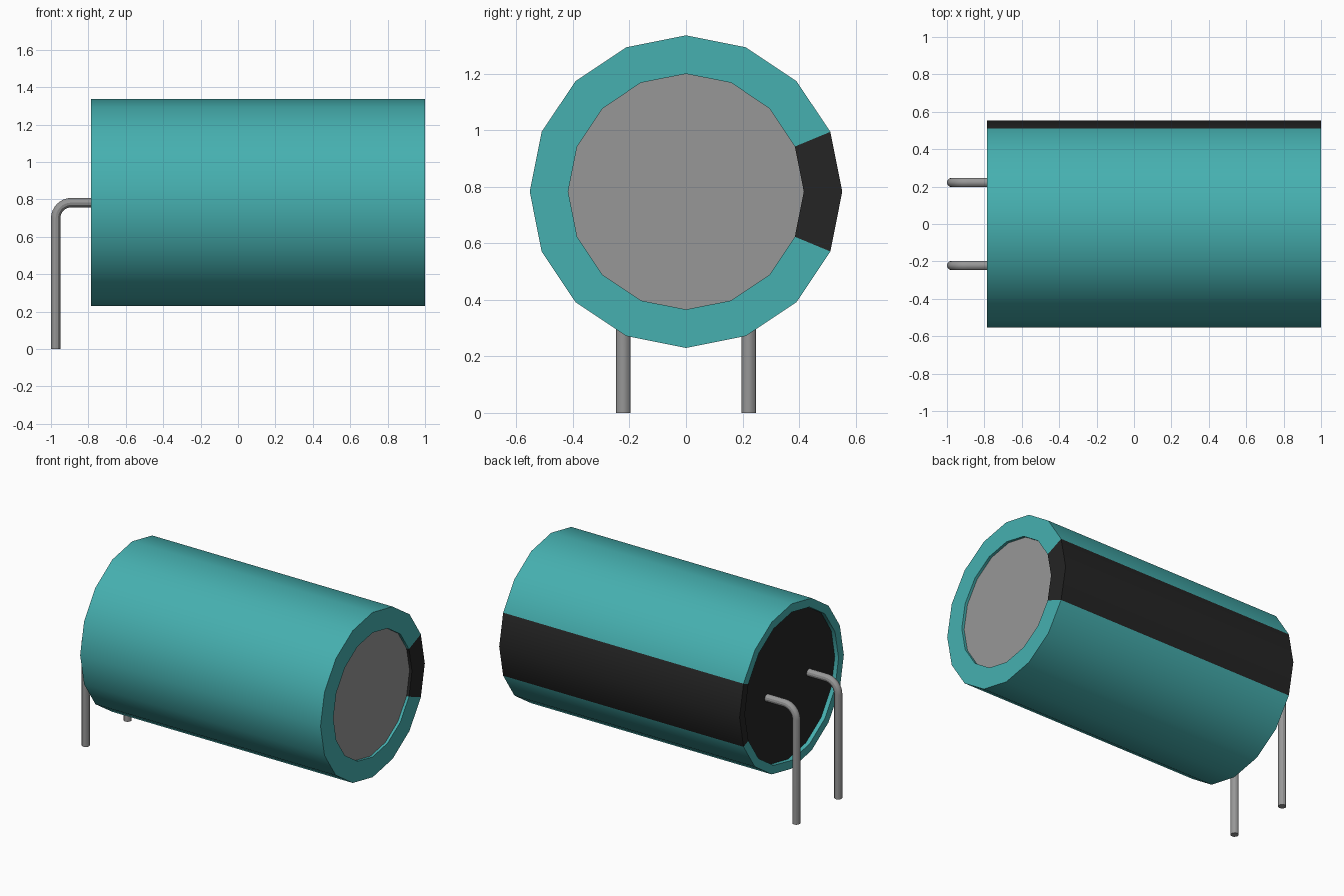
import bpy
import bmesh
import math

if "Cube" in bpy.data.objects:
    bpy.data.objects.remove(bpy.data.objects["Cube"], do_unlink=True)

SIDES = 16
AXIS_Z = 0.783


def material(name, rgb):
    m = bpy.data.materials.new(name)
    m.use_nodes = True
    col = (*rgb, 1.0)
    m.diffuse_color = col
    m.node_tree.nodes["Principled BSDF"].inputs["Base Color"].default_value = col
    return m


teal = material("teal_sleeve", (0.061, 0.434, 0.434))
black = material("black", (0.018, 0.018, 0.018))
metal = material("grey_metal", (0.31, 0.31, 0.31))


def smooth(obj):
    bpy.ops.object.select_all(action='DESELECT')
    obj.select_set(True)
    bpy.context.view_layer.objects.active = obj
    bpy.ops.object.shade_smooth_by_angle(angle=math.radians(30))


# Sleeve: a wrapped shell with folded-in rims, lathed around the x axis
profile = [(-0.755, 0.497), (-0.785, 0.497), (-0.785, 0.553),
           (1.0, 0.553), (1.0, 0.417), (0.98, 0.417)]
bm = bmesh.new()
rings = []
for x, r in profile:
    angles = [2 * math.pi * k / SIDES for k in range(SIDES)]
    rings.append([bm.verts.new((x, r * math.cos(a), r * math.sin(a))) for a in angles])
for a, b in zip(rings, rings[1:]):
    for k in range(SIDES):
        n = (k + 1) % SIDES
        face = bm.faces.new((a[k], a[n], b[n], b[k]))
        # Polarity stripe: the two segments facing the back
        face.material_index = 1 if k in (0, SIDES - 1) else 0
mesh = bpy.data.meshes.new("sleeve")
bm.to_mesh(mesh)
bm.free()
mesh.materials.append(teal)
mesh.materials.append(black)
sleeve = bpy.data.objects.new("sleeve", mesh)
sleeve.location.z = AXIS_Z
bpy.context.collection.objects.link(sleeve)
smooth(sleeve)


# Recessed end discs
def disc(name, x0, x1, radius, mat):
    bpy.ops.mesh.primitive_cylinder_add(
        vertices=SIDES, radius=radius, depth=x1 - x0,
        location=((x0 + x1) / 2, 0, AXIS_Z), rotation=(0, math.pi / 2, 0))
    obj = bpy.context.object
    obj.name = name
    obj.data.materials.append(mat)
    smooth(obj)


disc("metal_end_cap", 0.93, 0.982, 0.42, metal)
disc("base_seal", -0.757, -0.70, 0.50, black)


# Bent wire legs
def leg(name, y):
    bend, x_leg = 0.085, -0.975
    pts = [(-0.74, AXIS_Z)]
    for i in range(9):
        t = math.pi / 2 * (1 + i / 8)
        pts.append((x_leg + bend + bend * math.cos(t),
                    AXIS_Z - bend + bend * math.sin(t)))
    pts.append((x_leg, 0.0))
    curve = bpy.data.curves.new(name, 'CURVE')
    curve.dimensions = '3D'
    curve.bevel_depth = 0.025
    curve.bevel_resolution = 4
    curve.use_fill_caps = True
    spline = curve.splines.new('POLY')
    spline.points.add(len(pts) - 1)
    for p, (x, z) in zip(spline.points, pts):
        p.co = (x, y, z, 1)
    curve.materials.append(metal)
    obj = bpy.data.objects.new(name, curve)
    bpy.context.collection.objects.link(obj)
    bpy.ops.object.select_all(action='DESELECT')
    obj.select_set(True)
    bpy.context.view_layer.objects.active = obj
    bpy.ops.object.convert(target='MESH')
    smooth(bpy.context.object)


leg("front_leg", -0.222)
leg("back_leg", 0.222)
